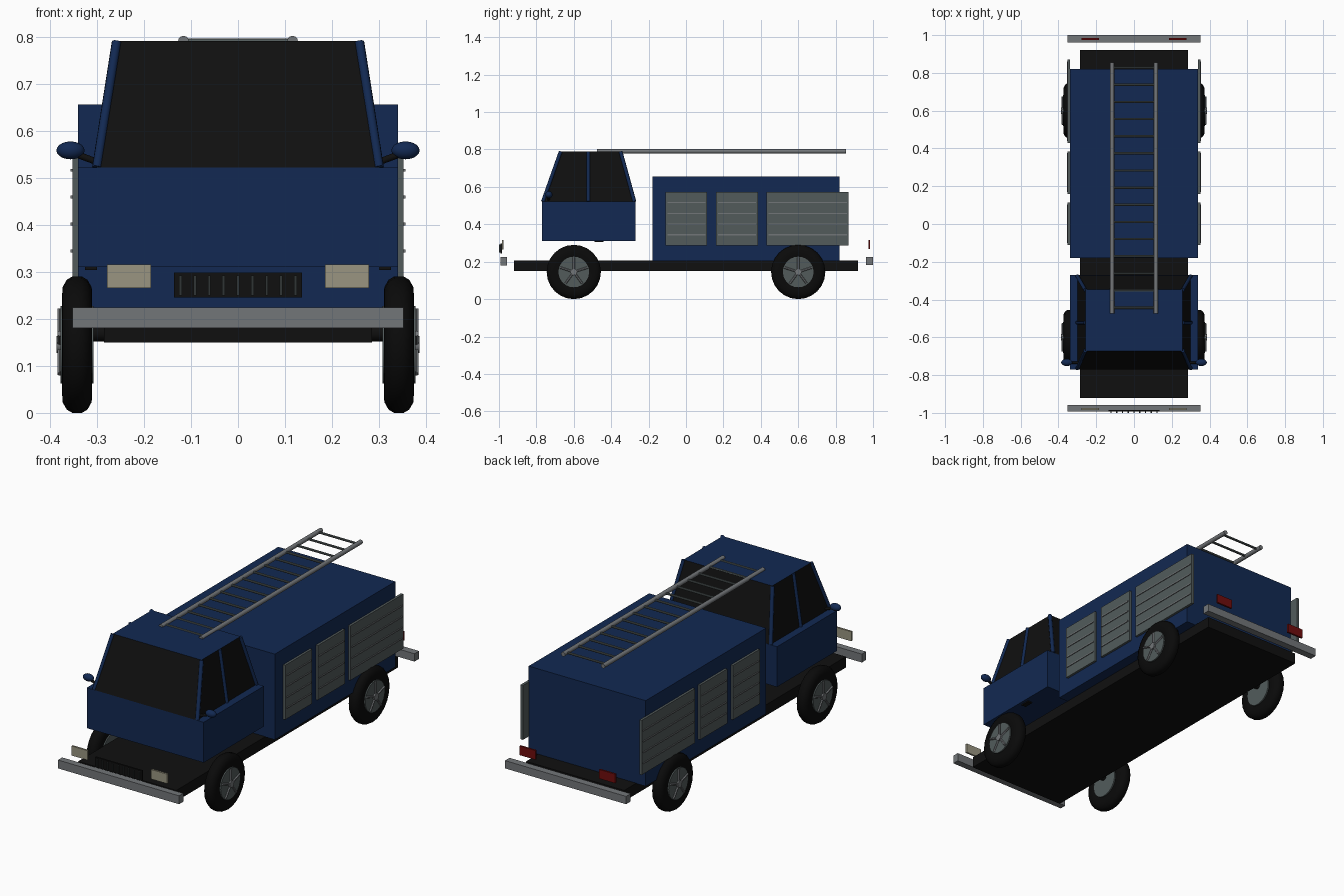
import bpy, bmesh, math
from mathutils import Vector

cube = bpy.data.objects.get("Cube")
if cube:
    bpy.data.objects.remove(cube, do_unlink=True)


def material(name, r, g, b):
    m = bpy.data.materials.new(name)
    m.use_nodes = True
    m.diffuse_color = (r, g, b, 1)
    node = next(n for n in m.node_tree.nodes if n.type == 'BSDF_PRINCIPLED')
    node.inputs["Base Color"].default_value = (r, g, b, 1)
    return m


BLUE = material("navy_blue", 0.006, 0.022, 0.085)
BLACK = material("black", 0.005, 0.005, 0.005)
RUBBER = material("rubber", 0.003, 0.003, 0.003)
STEEL = material("steel", 0.17, 0.18, 0.19)
SHUTTER = material("shutter_grey", 0.085, 0.105, 0.105)
DARK = material("dark_grey", 0.03, 0.035, 0.035)
LAMP = material("lamp_cream", 0.32, 0.30, 0.22)
RED = material("lamp_red", 0.16, 0.004, 0.004)


def finish(name, bm, *mats, smooth=False):
    bmesh.ops.recalc_face_normals(bm, faces=bm.faces)
    mesh = bpy.data.meshes.new(name)
    bm.to_mesh(mesh)
    bm.free()
    for m in mats:
        mesh.materials.append(m)
    obj = bpy.data.objects.new(name, mesh)
    bpy.context.collection.objects.link(obj)
    if smooth:
        bpy.ops.object.select_all(action='DESELECT')
        obj.select_set(True)
        bpy.context.view_layer.objects.active = obj
        bpy.ops.object.shade_smooth_by_angle(angle=math.radians(40))
    return obj


def add_box(bm, xs, ys, zs):
    verts = bmesh.ops.create_cube(bm, size=1)["verts"]
    for v in verts:
        for i, (lo, hi) in enumerate((xs, ys, zs)):
            v.co[i] = (lo + hi) / 2 + v.co[i] * (hi - lo)
    return verts


def box(name, xs, ys, zs, mat):
    bm = bmesh.new()
    add_box(bm, xs, ys, zs)
    return finish(name, bm, mat)


def add_rod(bm, a, b, radius, sides=10):
    a, b = Vector(a), Vector(b)
    verts = bmesh.ops.create_cone(bm, cap_ends=True, segments=sides, radius1=radius,
                                  radius2=radius, depth=(b - a).length)["verts"]
    turn = (b - a).to_track_quat('Z', 'Y')
    for v in verts:
        v.co = turn @ v.co + (a + b) / 2


def span(side, a, b):
    return tuple(sorted((side * a, side * b)))


# Chassis, rear body and lower cab
box("chassis", (-0.285, 0.285), (-0.92, 0.92), (0.15, 0.207), BLACK)
box("rear_body", (-0.34, 0.34), (-0.18, 0.82), (0.205, 0.655), BLUE)
box("lower_cab", (-0.34, 0.34), (-0.77, -0.27), (0.31, 0.522), BLUE)

# Tapered cab top: glazed sides, painted roof
BASE, TOP = 0.522, 0.79


def cab_corner(y_base, y_top, side, t):
    return Vector((side * (0.3 - 0.042 * t), y_base + (y_top - y_base) * t, BASE + (TOP - BASE) * t))


bm = bmesh.new()
for v in add_box(bm, (-1, 1), (-1, 1), (0, 1)):
    ends = (-0.77, -0.672) if v.co.y < 0 else (-0.272, -0.347)
    v.co = cab_corner(*ends, math.copysign(1, v.co.x), v.co.z)
bm.normal_update()
for f in bm.faces:
    f.material_index = 1 if abs(f.normal.z) > 0.9 else 0
finish("cab_top", bm, BLACK, BLUE)

# Window pillars
bm = bmesh.new()
for side in (-1, 1):
    for ends in ((-0.765, -0.67), (-0.522, -0.522), (-0.276, -0.35)):
        add_rod(bm, cab_corner(*ends, side, 0), cab_corner(*ends, side, 0.995), 0.01)
finish("window_pillars", bm, BLUE, smooth=True)

# Mirrors, arms and door handles
for side, word in ((1, "left"), (-1, "right")):
    bm = bmesh.new()
    bmesh.ops.create_uvsphere(bm, u_segments=16, v_segments=10, radius=1)
    for v in bm.verts:
        v.co = Vector((side * 0.356 + v.co.x * 0.03, -0.733 + v.co.y * 0.019, 0.558 + v.co.z * 0.019))
    finish(word + "_mirror", bm, BLUE, smooth=True)
    bm = bmesh.new()
    add_rod(bm, (side * 0.29, -0.735, 0.53), (side * 0.35, -0.733, 0.552), 0.007)
    finish(word + "_mirror_arm", bm, BLACK, smooth=True)
    box(word + "_door_handle", span(side, 0.3, 0.325), (-0.49, -0.44), (0.304, 0.312), BLACK)

# Side shutters with raised slat seams
for side, word in ((1, "left"), (-1, "right")):
    for place, y0, y1 in (("front", -0.11, 0.113), ("middle", 0.16, 0.385), ("rear", 0.43, 0.87)):
        name = f"{word}_{place}_shutter"
        box(name, span(side, 0.338, 0.352), (y0, y1), (0.287, 0.573), SHUTTER)
        bm = bmesh.new()
        for i in range(1, 5):
            z = 0.287 + i * 0.0572
            add_box(bm, span(side, 0.35, 0.356), (y0 + 0.01, y1 - 0.01), (z - 0.003, z + 0.003))
        finish(name + "_ribs", bm, STEEL)

# Bumpers and lamps
box("front_bumper", (-0.352, 0.352), (-0.992, -0.957), (0.18, 0.224), STEEL)
box("rear_bumper", (-0.352, 0.352), (0.962, 1.0), (0.183, 0.224), STEEL)
for side, word in ((1, "left"), (-1, "right")):
    box(word + "_headlight", span(side, 0.185, 0.278), (-0.985, -0.975), (0.265, 0.315), LAMP)
    box(word + "_tail_light", span(side, 0.185, 0.278), (0.975, 0.985), (0.267, 0.315), RED)

# Grille
box("grille", (-0.136, 0.136), (-0.993, -0.984), (0.245, 0.298), BLACK)
bm = bmesh.new()
for i in range(-4, 5):
    x = i * 0.0305
    add_box(bm, (x - 0.003, x + 0.003), (-1.0, -0.992), (0.25, 0.292))
finish("grille_bars", bm, DARK)

# Roof ladder
bm = bmesh.new()
for side in (-1, 1):
    add_rod(bm, (side * 0.116, -0.475, 0.79), (side * 0.116, 0.855, 0.79), 0.0115, 12)
finish("ladder_rails", bm, STEEL, smooth=True)
bm = bmesh.new()
for i in range(15):
    y = 0.828 - i * 0.0908
    add_rod(bm, (-0.112, y, 0.79), (0.112, y, 0.79), 0.006, 8)
finish("ladder_rungs", bm, SHUTTER, smooth=True)

# Wheels: lathed tyre, rim disc, five spokes and hub cap
RADIUS, AXLE = 0.145, 0.145
TYRE = [(-0.026, 0.07), (-0.032, 0.1), (-0.031, 0.122), (-0.022, 0.138), (-0.01, RADIUS)]
TYRE += [(-x, r) for x, r in reversed(TYRE)]


def wheel(name, side, y):
    centre = Vector((side * 0.342, y, AXLE))

    def point(out, radius, angle):
        return centre + Vector((side * out, radius * math.sin(angle), radius * math.cos(angle)))

    def rod(bm, a, b, radius, sides):
        add_rod(bm, point(a, 0, 0), point(b, 0, 0), radius, sides)

    bm = bmesh.new()
    steps = 24
    rings = [[bm.verts.new(point(x, r, math.tau * k / steps)) for x, r in TYRE] for k in range(steps)]
    for k in range(steps):
        a, b = rings[k], rings[(k + 1) % steps]
        for j in range(len(TYRE)):
            n = (j + 1) % len(TYRE)
            bm.faces.new((a[j], a[n], b[n], b[j]))
    finish(name + "_tyre", bm, RUBBER, smooth=True)

    bm = bmesh.new()
    rod(bm, -0.035, 0.035, 0.082, steps)
    finish(name + "_rim", bm, SHUTTER, smooth=True)

    bm = bmesh.new()
    rod(bm, 0.03, 0.044, 0.018, 12)
    for k in range(5):
        angle = math.tau * k / 5
        add_rod(bm, point(0.037, 0.01, angle), point(0.037, 0.077, angle), 0.006, 6)
    finish(name + "_spokes", bm, STEEL, smooth=True)


for end, y in (("front", -0.6), ("rear", 0.6)):
    for side, word in ((1, "left"), (-1, "right")):
        wheel(f"{end}_{word}_wheel", side, y)
    bm = bmesh.new()
    add_rod(bm, (-0.31, y, 0.17), (0.31, y, 0.17), 0.018)
    finish(end + "_axle", bm, BLACK, smooth=True)
